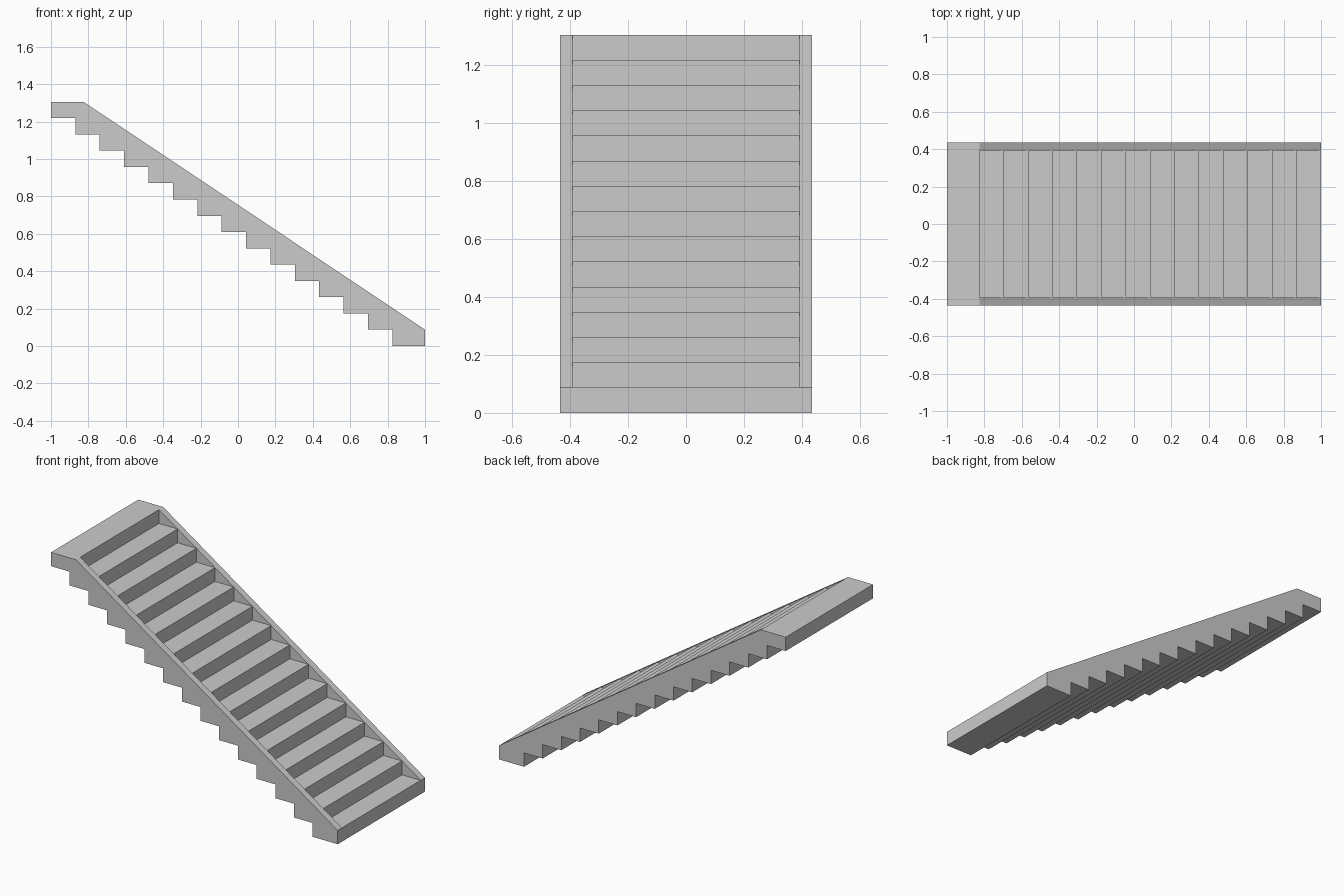
import bpy, bmesh

if "Cube" in bpy.data.objects:
    bpy.data.objects.remove(bpy.data.objects["Cube"])

STEPS = 14
RISE, RUN = 0.087, 0.1304
HALF_W, INNER = 0.435, 0.392      # outer width, inside face of the cheeks
TOP = RISE * (STEPS + 1)
NOSE_X = 1 - STEPS * RUN          # front edge of the top landing

bm = bmesh.new()


def face(points):
    bm.faces.new([bm.verts.new(p) for p in points])


def sweep(profile, y0, y1):
    """Stretch a closed x-z outline across the width, without end caps."""
    for (xa, za), (xb, zb) in zip(profile, profile[1:] + profile[:1]):
        face([(xa, y0, za), (xb, y0, zb), (xb, y1, zb), (xa, y1, za)])


# Step noses lie on the sloping cheek line
noses = [(NOSE_X + i * RUN, TOP - i * RISE) for i in range(STEPS + 1)]

# Sawtooth underside, from the foot up to the landing
underside = [(1, 0)]
for i in range(STEPS):
    x = -1 + RUN * (STEPS - i)
    underside += [(x, i * RISE), (x, (i + 1) * RISE)]
underside.append((-1, TOP - RISE))

# Treads and risers between the cheeks
treads = [noses[0]]
for (xa, za), (xb, zb) in zip(noses, noses[1:]):
    treads += [(xa, zb), (xb, zb)]

cheek = [(-1, TOP)] + noses + underside
sweep([(-1, TOP)] + treads + underside, -INNER, INNER)

# Both cheeks: top strip, outer side and inner triangles above each tread
for s in (-1, 1):
    sweep(cheek, s * INNER, s * HALF_W)
    face([(x, s * HALF_W, z) for x, z in cheek])
    for (xa, za), (xb, zb) in zip(noses, noses[1:]):
        face([(xa, s * INNER, za), (xa, s * INNER, zb), (xb, s * INNER, zb)])

# Weld into one solid and merge coplanar faces
bmesh.ops.remove_doubles(bm, verts=bm.verts, dist=1e-4)
bmesh.ops.recalc_face_normals(bm, faces=bm.faces)
bmesh.ops.dissolve_limit(bm, angle_limit=0.01, verts=bm.verts, edges=bm.edges)

mesh = bpy.data.meshes.new("staircase")
bm.to_mesh(mesh)
bm.free()
bpy.context.collection.objects.link(bpy.data.objects.new("staircase", mesh))
